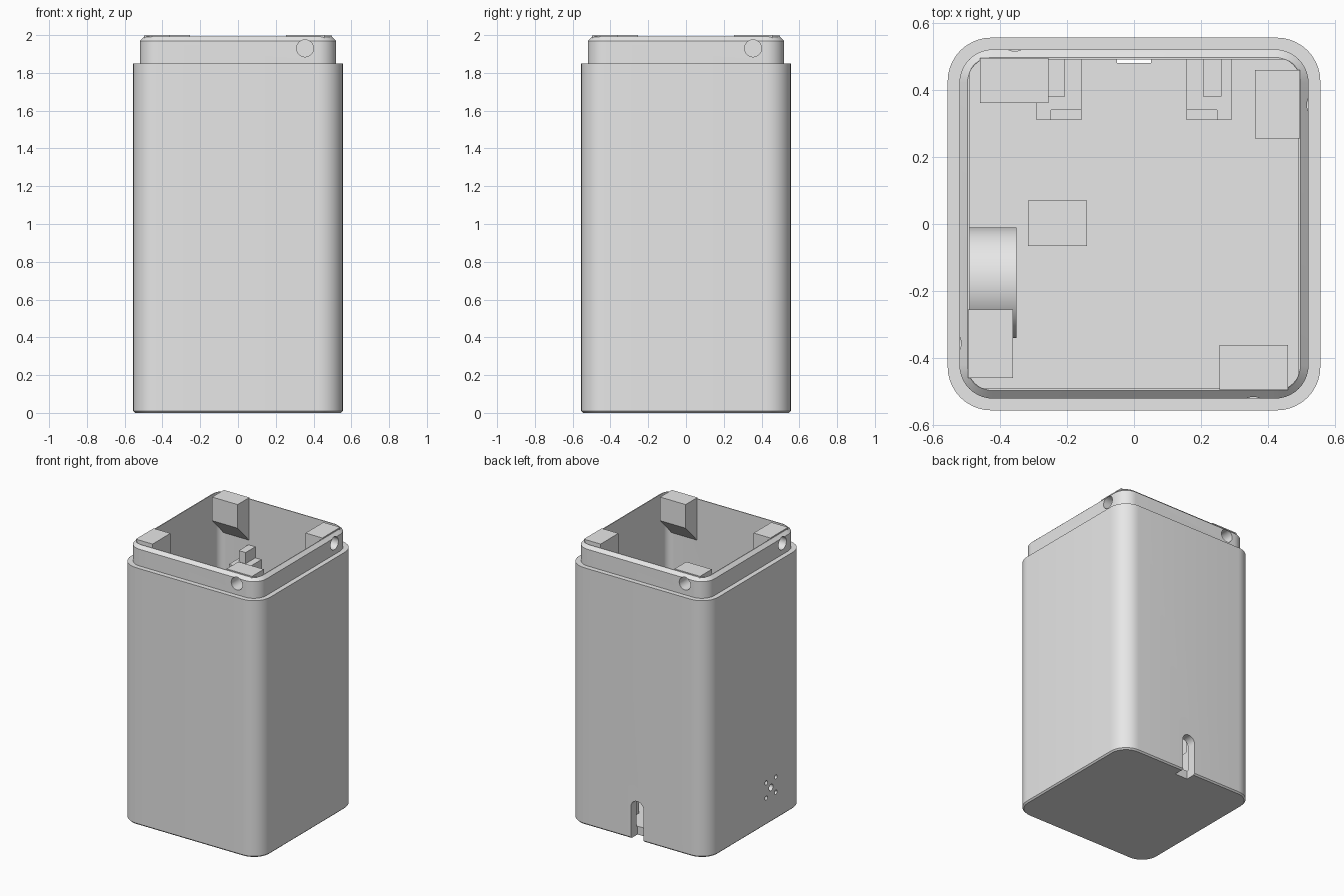
import bpy, bmesh
from math import pi, sin, cos, radians
from mathutils import Matrix, Vector

if "Cube" in bpy.data.objects:
    bpy.data.objects.remove(bpy.data.objects["Cube"], do_unlink=True)

grey = bpy.data.materials.new("plain_grey")
grey.use_nodes = True
colour = (0.8, 0.8, 0.8, 1)
grey.diffuse_color = colour
grey.node_tree.nodes["Principled BSDF"].inputs["Base Color"].default_value = colour


def make(name, bm):
    bmesh.ops.recalc_face_normals(bm, faces=bm.faces)
    mesh = bpy.data.meshes.new(name)
    bm.to_mesh(mesh)
    bm.free()
    mesh.materials.append(grey)
    ob = bpy.data.objects.new(name, mesh)
    bpy.context.collection.objects.link(ob)
    return ob


def prism(name, points, offset):
    """Extrude a closed outline along an offset."""
    bm = bmesh.new()
    face = bm.faces.new([bm.verts.new(p) for p in points])
    new = bmesh.ops.extrude_face_region(bm, geom=[face])["geom"]
    verts = [v for v in new if isinstance(v, bmesh.types.BMVert)]
    bmesh.ops.translate(bm, verts=verts, vec=Vector(offset))
    return make(name, bm)


def box(name, x, y, z):
    pts = [(x[0], y[0], z[0]), (x[1], y[0], z[0]), (x[1], y[1], z[0]), (x[0], y[1], z[0])]
    return prism(name, pts, (0, 0, z[1] - z[0]))


def cylinder_x(name, x, y, z, r, n=32):
    pts = [(x[0], y + r * cos(2 * pi * i / n), z + r * sin(2 * pi * i / n)) for i in range(n)]
    return prism(name, pts, (x[1] - x[0], 0, 0))


def turn(ob, quarter):
    ob.data.transform(Matrix.Rotation(quarter * pi / 2, 4, "Z"))
    return ob


def cut(target, cutters):
    for c in cutters:
        mod = target.modifiers.new("cut", "BOOLEAN")
        mod.operation, mod.object, mod.solver = "DIFFERENCE", c, "EXACT"
    bpy.context.view_layer.update()
    done = target.evaluated_get(bpy.context.evaluated_depsgraph_get())
    mesh = bpy.data.meshes.new_from_object(done)
    target.modifiers.clear()
    target.data = mesh


def smooth(ob):
    bpy.ops.object.select_all(action="DESELECT")
    ob.select_set(True)
    bpy.context.view_layer.objects.active = ob
    bpy.ops.object.shade_smooth_by_angle(angle=radians(30))


def rounded_ring(bm, half, r, z, steps=10):
    ring = []
    for k in range(4):
        mid = (k + 0.5) * pi / 2
        cx = (half - r) * (1 if cos(mid) > 0 else -1)
        cy = (half - r) * (1 if sin(mid) > 0 else -1)
        for i in range(steps + 1):
            a = (k + i / steps) * pi / 2
            ring.append(bm.verts.new((cx + r * cos(a), cy + r * sin(a), z)))
    return ring


# Housing: one open shell with a stepped, chamfered lip
bm = bmesh.new()
levels = [(0.545, 0.12, 0), (0.555, 0.13, 0.01), (0.555, 0.13, 1.85), (0.52, 0.1, 1.85),
          (0.52, 0.1, 1.97), (0.496, 0.076, 1.992), (0.49, 0.05, 1.992), (0.49, 0.05, 0.06)]
rings = [rounded_ring(bm, *lv) for lv in levels]
for a, b in zip(rings, rings[1:]):
    for i in range(len(a)):
        j = (i + 1) % len(a)
        bm.faces.new((a[i], a[j], b[j], b[i]))
bm.faces.new(rings[0])
bm.faces.new(rings[-1])
housing = make("housing", bm)

# Cable slot with an arched top, open through the floor
arch = [(0.05 * cos(i * pi / 12), 0.48, 0.23 + 0.05 * sin(i * pi / 12)) for i in range(13)]
cutters = [prism("slot_cutter", [(0.05, 0.48, -0.1)] + arch + [(-0.05, 0.48, -0.1)], (0, 0.2, 0))]

# Sound holes
sy, sz = -0.175, 0.25
cutters.append(cylinder_x("sound_cutter", (-0.7, -0.45), sy, sz, 0.024, 16))
for dy in (-0.055, 0.055):
    for dz in (-0.055, 0.055):
        cutters.append(cylinder_x("sound_cutter", (-0.7, -0.45), sy + dy, sz + dz, 0.015, 16))

# Screw tabs with sloped undersides, one per wall
tabs, screws = [], []
for q in range(4):
    side = [(0.36, 0.255, 2.0), (0.494, 0.255, 2.0), (0.494, 0.255, 1.69), (0.36, 0.255, 1.83)]
    tabs.append(turn(prism("screw_tab", side, (0, 0.203, 0)), q))
    screws.append(turn(cylinder_x("screw_cutter", (0.41, 0.7), 0.355, 1.93, 0.045), q))

cut(housing, cutters + screws)
smooth(housing)
for tab, screw in zip(tabs, screws):
    cut(tab, [screw])
    smooth(tab)

# Speaker collar on the side wall
collar = cylinder_x("speaker_collar", (-0.494, -0.35), sy, sz, 0.165, 48)
bore = cylinder_x("bore_cutter", (-0.6, -0.3), sy, sz, 0.14, 48)
cut(collar, [bore])
smooth(collar)

# Board rails with a front recess and a raised peg
for s, label in ((1, "left"), (-1, "right")):
    def span(a, b):
        return sorted((s * a, s * b))
    rail = box(label + "_board_rail", span(0.157, 0.29), (0.31, 0.494), (0.055, 1.58))
    recess = box("recess_cutter", span(0.1, 0.247), (0.25, 0.34), (0.3, 1.8))
    cut(rail, [recess])
    box(label + "_rail_peg", span(0.205, 0.26), (0.38, 0.494), (1.575, 1.66))
    cutters.append(recess)

# Low block on the floor
box("floor_block", (-0.315, -0.14), (-0.065, 0.07), (0.055, 0.16))

for c in cutters + screws + [bore]:
    bpy.data.objects.remove(c, do_unlink=True)
